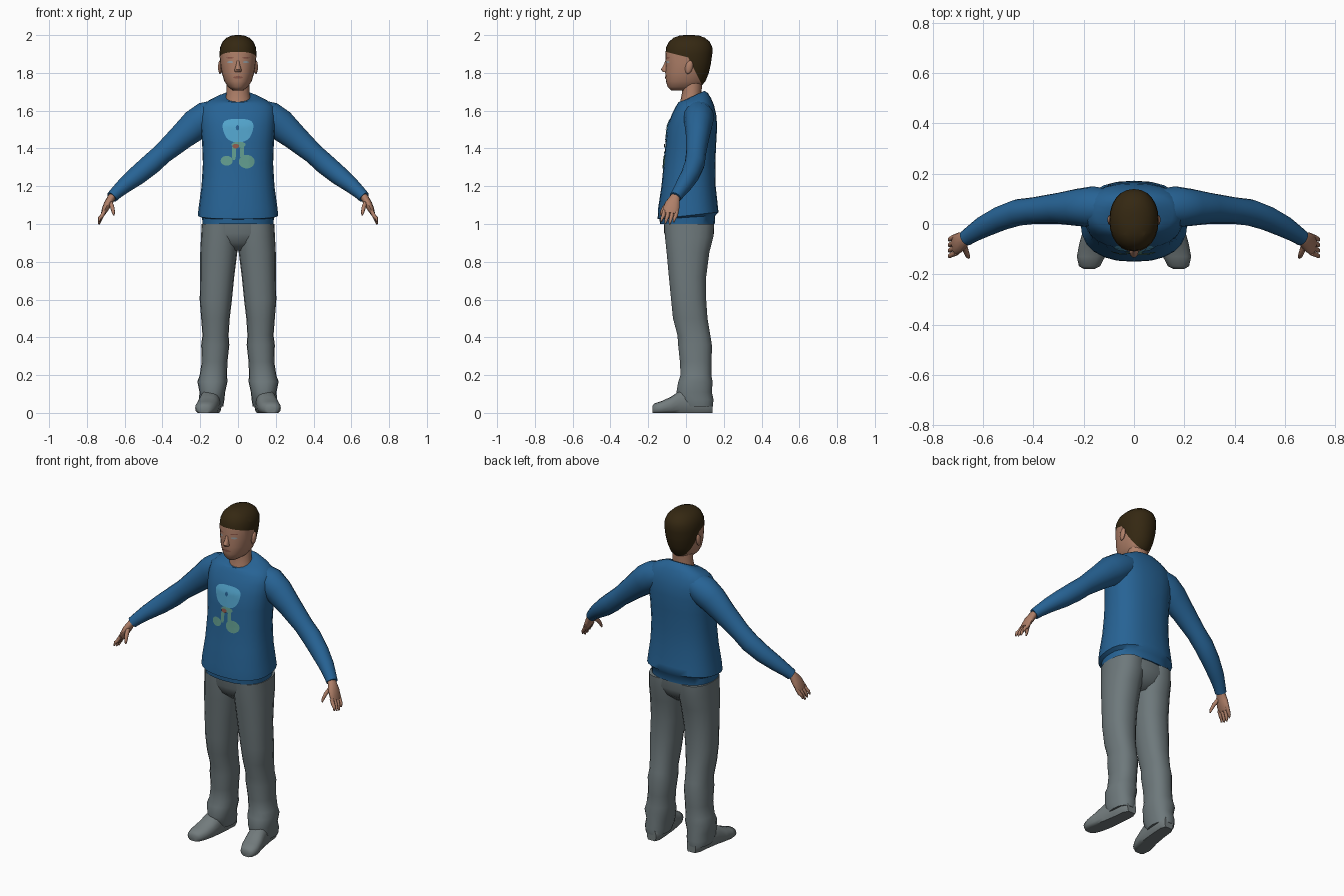
import bpy, bmesh, math
from mathutils import Vector
from mathutils.bvhtree import BVHTree

if "Cube" in bpy.data.objects:
    bpy.data.objects.remove(bpy.data.objects["Cube"])


def material(name, rgb):
    m = bpy.data.materials.new(name)
    m.diffuse_color = (*rgb, 1)
    m.use_nodes = True
    m.node_tree.nodes["Principled BSDF"].inputs["Base Color"].default_value = m.diffuse_color
    return m


BLUE = material("sweater blue", (0.020, 0.125, 0.30))
GREY = material("trouser grey", (0.155, 0.19, 0.20))
SHOE = material("shoe grey", (0.17, 0.20, 0.205))
SKIN = material("skin", (0.43, 0.215, 0.14))
HAIR = material("dark brown hair", (0.035, 0.021, 0.006))
SKY = material("print light blue", (0.085, 0.37, 0.60))
GREEN = material("print green", (0.12, 0.33, 0.27))
LIP = material("lip", (0.27, 0.10, 0.07))
EYE = material("eye grey", (0.33, 0.36, 0.38))


def finish(name, bm, mat, angle=50):
    bmesh.ops.recalc_face_normals(bm, faces=bm.faces[:])
    mesh = bpy.data.meshes.new(name)
    bm.to_mesh(mesh)
    bm.free()
    mesh.materials.append(mat)
    mesh.shade_smooth()
    mesh.set_sharp_from_angle(angle=math.radians(angle))
    ob = bpy.data.objects.new(name, mesh)
    bpy.context.collection.objects.link(ob)
    return ob


def loft(rings):
    """Skin a list of point rings and cap both ends."""
    bm = bmesh.new()
    loops = [[bm.verts.new(p) for p in r] for r in rings]
    n = len(loops[0])
    for a, b in zip(loops, loops[1:]):
        for i in range(n):
            j = (i + 1) % n
            bm.faces.new((a[i], a[j], b[j], b[i]))
    bm.faces.new(loops[0])
    bm.faces.new(loops[-1])
    return bm


def unit(n, p=2.0):
    """Rounded-square outline of radius 1."""
    out = []
    for i in range(n):
        c, s = math.cos(2 * math.pi * i / n), math.sin(2 * math.pi * i / n)
        out.append((math.copysign(abs(c) ** (2 / p), c), math.copysign(abs(s) ** (2 / p), s)))
    return out


def level(z, x0, x1, y0, y1, tilt=0, n=20, p=2.3):
    """Horizontal ring between x0..x1 and y0..y1, tilted up towards the back."""
    cx, cy, rx, ry = (x0 + x1) / 2, (y0 + y1) / 2, (x1 - x0) / 2, (y1 - y0) / 2
    return [Vector((cx + u * rx, cy + v * ry, z + tilt * v)) for u, v in unit(n, p)]


def tube(path, n=14):
    """Rings across a path of (x, y, z, thickness radius, sideways radius)."""
    pts = [Vector(p[:3]) for p in path]
    rings = []
    for i, p in enumerate(path):
        t = (pts[min(i + 1, len(pts) - 1)] - pts[max(i - 1, 0)]).normalized()
        up = t.cross(Vector((0, 1, 0))).normalized()
        side = up.cross(t)
        rings.append([pts[i] + up * u * p[3] + side * v * p[4] for u, v in unit(n)])
    return rings


def flip(rings, s):
    return [[Vector((p.x * s, p.y, p.z)) for p in r] for r in rings]


def patch(name, target, cx, cz, outline, mat, lift=0.004):
    """Thin decal laid on the front of the target."""
    tree = BVHTree.FromPolygons([v.co for v in target.data.vertices],
                                [f.vertices for f in target.data.polygons])
    bm = bmesh.new()

    def drop(x, z):
        hit = tree.ray_cast(Vector((x, -1, z)), Vector((0, 1, 0)))[0]
        return bm.verts.new((x, hit.y - lift, z))

    mid = drop(cx, cz)
    loops = [[drop(cx + u * k, cz + v * k) for u, v in outline] for k in (0.25, 0.5, 0.75, 1)]
    n = len(outline)
    for i in range(n):
        j = (i + 1) % n
        bm.faces.new((mid, loops[0][i], loops[0][j]))
        for a, b in zip(loops, loops[1:]):
            bm.faces.new((a[i], b[i], b[j], a[j]))
    ob = finish(name, bm, mat)
    # make the decal face forwards
    if sum(f.normal.y * f.area for f in ob.data.polygons) > 0:
        ob.data.flip_normals()
    return ob


def oval(rx, rz, p=2.0, taper=0.0, n=24):
    return [(u * rx * (1 + taper * v), v * rz) for u, v in unit(n, p)]


# Sweater body: z, half width, front, back, tilt
body = [(1.00, .188, -.138, .152, 0), (1.035, .19, -.14, .155, .01),
        (1.045, .213, -.15, .172, .018), (1.09, .208, -.148, .168, .01),
        (1.20, .193, -.13, .157, 0), (1.32, .186, -.118, .155, 0),
        (1.43, .19, -.108, .160, 0), (1.52, .198, -.098, .165, 0),
        (1.58, .20, -.075, .160, 0), (1.625, .19, -.055, .148, .005),
        (1.652, .155, -.045, .132, .015), (1.67, .11, -.038, .115, .024),
        (1.675, .078, -.032, .098, .03)]
sweater = finish("sweater_body", loft([level(z, -w, w, a, b, t, 24, 2.4) for z, w, a, b, t in body]), BLUE)

# Chest print
patch("print_head", sweater, 0, 1.495, oval(.078, .062, 2.8, .22), SKY)
patch("print_dot", sweater, -.003, 1.51, oval(.009, .014), BLUE, .007)
patch("print_mouth", sweater, -.012, 1.412, oval(.018, .012), LIP, .007)
patch("print_body", sweater, .003, 1.42, oval(.038, .016), GREEN)
for s in (-1, 1):
    patch("print_leg", sweater, s * .022, 1.378, oval(.011, .04, 3), GREEN)
patch("print_foot_a", sweater, -.060, 1.335, oval(.032, .026), GREEN, .005)
patch("print_foot_b", sweater, .046, 1.33, oval(.042, .036), GREEN, .005)

# Pelvis: joins both trouser legs
hips = [(1.04, .180, -.12, .145), (.95, .192, -.115, .148), (.90, .165, -.095, .125), (.86, .05, -.05, .08)]
finish("trouser_hips", loft([level(z, -w, w, a, b) for z, w, a, b in hips]), GREY)

# Trouser leg: z, inner, outer, front, back
leg = [(1.0, 0, .192, -.117, .15), (.93, -.002, .196, -.113, .146), (.85, .004, .20, -.104, .125),
       (.72, .02, .20, -.092, .108), (.60, .032, .203, -.08, .108), (.50, .044, .195, -.07, .115),
       (.41, .05, .188, -.046, .130), (.36, .046, .195, -.043, .138), (.27, .056, .192, -.033, .137),
       (.20, .058, .203, -.03, .135), (.165, .056, .215, -.042, .142), (.11, .068, .204, -.052, .138),
       (.07, .072, .207, -.045, .147), (.035, .078, .20, -.02, .143)]

# Shoe: y, centre x, half width, height
shoe = [(-.178, .178, .022, .035), (-.168, .177, .042, .05), (-.13, .171, .056, .062), (-.08, .160, .058, .085),
        (-.03, .15, .054, .12), (.05, .14, .05, .12), (.11, .135, .048, .09), (.14, .133, .03, .07)]

# Sleeve, palm and fingers: x, y, z, thickness radius, sideways radius
sleeve = [(.11, .065, 1.59, .07, .075), (.165, .068, 1.565, .085, .082), (.225, .066, 1.525, .083, .074),
          (.30, .062, 1.46, .069, .062), (.40, .053, 1.372, .055, .053), (.46, .046, 1.318, .056, .053),
          (.53, .022, 1.26, .052, .049), (.60, -.012, 1.205, .042, .043), (.645, -.040, 1.165, .034, .035),
          (.668, -.056, 1.142, .031, .032)]
palm = [(.645, -.04, 1.165, .02, .024), (.672, -.060, 1.137, .021, .028), (.69, -.072, 1.105, .021, .04),
        (.705, -.08, 1.075, .017, .043), (.714, -.083, 1.055, .012, .038)]
thumb = [(.678, -.08, 1.12, .012, .015), (.666, -.113, 1.09, .011, .012),
         (.660, -.128, 1.065, .009, .009), (.657, -.135, 1.045, .004, .004)]

for s, tag in ((-1, "right"), (1, "left")):
    finish(tag + "_trouser_leg", loft(flip([level(z, a, b, c, d, 0, 18) for z, a, b, c, d in leg], s)), GREY)
    rings = [[Vector((cx + u * w, y, max(0, h * (.42 + .58 * v)))) for u, v in unit(16, 2.4)]
             for y, cx, w, h in shoe]
    finish(tag + "_shoe", loft(flip(rings, s)), SHOE)
    finish(tag + "_sleeve", loft(flip(tube(sleeve, 16), s)), BLUE)
    finish(tag + "_palm", loft(flip(tube(palm, 12), s)), SKIN)
    finish(tag + "_thumb", loft(flip(tube(thumb, 8), s)), SKIN)
    for k in range(4):
        y = -.115 + .022 * k
        tip = (.014, .004, 0, .012)[k]
        finger = [(.706, y, 1.07, .011, .0115), (.722, y - .006, 1.04, .0105, .0105),
                  (.732, y - .012, 1.018 + tip, .009, .009), (.736, y - .016, .998 + tip, .004, .004)]
        finish(tag + "_finger", loft(flip(tube(finger, 8), s)), SKIN)

# Neck
neck = [(1.61, .07, -.034, .085), (1.66, .066, -.028, .082), (1.70, .06, -.02, .082), (1.78, .06, -.03, .09)]
finish("neck", loft([level(z, -w, w, a, b, 0, 16, 2) for z, w, a, b in neck]), SKIN)

# Head, cut along the hairline so the hair has a clean edge
skull = [(1.708, .028, -.08, .045), (1.725, .052, -.097, .075), (1.755, .072, -.106, .103), (1.80, .086, -.110, .121),
         (1.85, .094, -.108, .132), (1.90, .098, -.109, .139), (1.935, .095, -.105, .139), (1.965, .082, -.09, .126),
         (1.986, .06, -.066, .10), (1.997, .034, -.035, .07), (2.0, .012, -.008, .04)]
bm = loft([level(z, -w, w, a, b, 0, 24, 2.15) for z, w, a, b in skull])
for co, no in (((0, 0, 1.885), (0, .25, 1)), ((0, .022, 1.86), (0, 1, .5))):
    bmesh.ops.bisect_plane(bm, geom=bm.verts[:] + bm.edges[:] + bm.faces[:],
                           plane_co=co, plane_no=no, dist=1e-5)
head = finish("head", bm, SKIN)
head.data.materials.append(HAIR)
for f in head.data.polygons:
    c = f.center
    if c.z > 1.885 - .25 * c.y or c.y > .022 + (1.86 - c.z) * .5:
        f.material_index = 1

# Nose
nose = [(1.865, .008, -.110, -.09), (1.84, .011, -.120, -.09), (1.818, .018, -.134, -.09), (1.806, .017, -.124, -.09)]
finish("nose", loft([level(z, -w, w, a, b, 0, 10, 2) for z, w, a, b in nose]), SKIN)

# Ears, eyes and mouth
for s, tag in ((-1, "right"), (1, "left")):
    bm = bmesh.new()
    bmesh.ops.create_uvsphere(bm, u_segments=10, v_segments=8, radius=1)
    for v in bm.verts:
        v.co = Vector((s * .095 + v.co.x * .011, .016 + v.co.y * .02 + v.co.z * .006, 1.83 + v.co.z * .036))
    finish(tag + "_ear", bm, SKIN)
    patch(tag + "_eye", head, s * .042, 1.857, oval(.016, .006, n=12), EYE, .002)
    patch(tag + "_eyebrow", head, s * .042, 1.88, oval(.021, .0035, n=12), LIP, .002)
patch("mouth", head, 0, 1.776, oval(.026, .007, n=16), LIP, .004)
